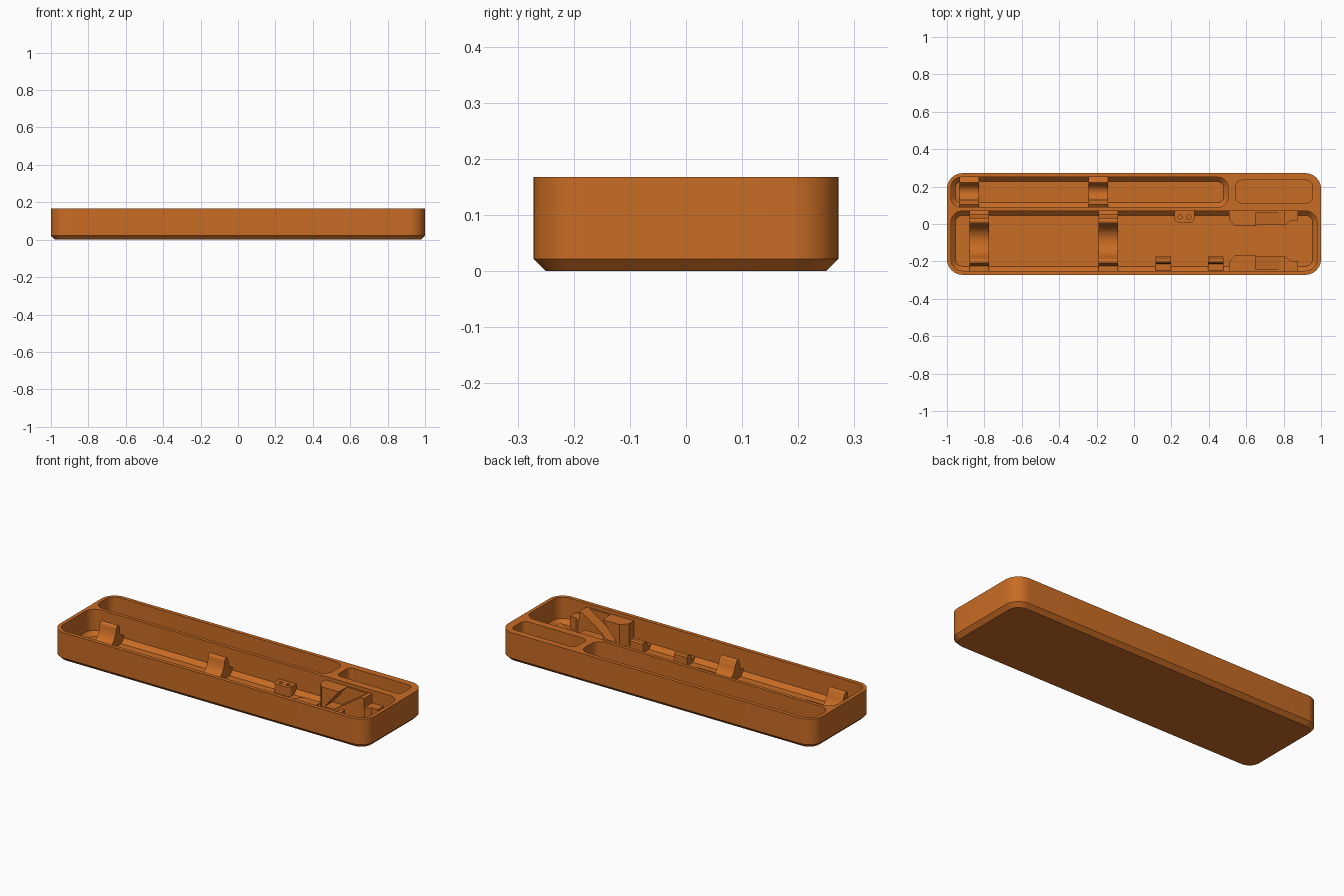
import bpy, bmesh, math

if "Cube" in bpy.data.objects:
    bpy.data.objects.remove(bpy.data.objects["Cube"])

orange = bpy.data.materials.new("orange plastic")
orange.diffuse_color = (0.58, 0.15, 0.018, 1)
orange.use_nodes = True
orange.node_tree.nodes["Principled BSDF"].inputs["Base Color"].default_value = orange.diffuse_color


def finish(name, bm, smooth=True):
    bmesh.ops.recalc_face_normals(bm, faces=bm.faces)
    me = bpy.data.meshes.new(name)
    bm.to_mesh(me)
    bm.free()
    ob = bpy.data.objects.new(name, me)
    bpy.context.collection.objects.link(ob)
    me.materials.append(orange)
    if smooth:
        shade(ob)
    return ob


def shade(ob):
    bpy.ops.object.select_all(action='DESELECT')
    bpy.context.view_layer.objects.active = ob
    ob.select_set(True)
    bpy.ops.object.shade_smooth_by_angle(angle=math.radians(30))


def ring(x0, x1, y0, y1, r, n=10):
    """Rounded rectangle outline."""
    pts = []
    for cx, cy, a in ((x1 - r, y1 - r, 0), (x0 + r, y1 - r, 90),
                      (x0 + r, y0 + r, 180), (x1 - r, y0 + r, 270)):
        for i in range(n + 1):
            t = math.radians(a + 90 * i / n)
            pts.append((cx + r * math.cos(t), cy + r * math.sin(t)))
    return pts


def loft(name, rect, r, levels):
    """Rounded box through (z, inset) levels."""
    x0, x1, y0, y1 = rect
    bm = bmesh.new()
    rows = [[bm.verts.new((x, y, z)) for x, y in
             ring(x0 + d, x1 - d, y0 + d, y1 - d, r - d)] for z, d in levels]
    for a, b in zip(rows, rows[1:]):
        for i in range(len(a)):
            j = (i + 1) % len(a)
            bm.faces.new((a[i], a[j], b[j], b[i]))
    bm.faces.new(rows[0])
    bm.faces.new(rows[-1])
    return finish(name, bm)


def prism(name, pts, lo, hi, axis):
    """Extrude a profile: axis X uses (y,z), Y uses (x,z), Z uses (x,y)."""
    place = {'X': lambda p, d: (d, p[0], p[1]),
             'Y': lambda p, d: (p[0], d, p[1]),
             'Z': lambda p, d: (p[0], p[1], d)}[axis]
    bm = bmesh.new()
    a = [bm.verts.new(place(p, lo)) for p in pts]
    b = [bm.verts.new(place(p, hi)) for p in pts]
    for i in range(len(a)):
        j = (i + 1) % len(a)
        bm.faces.new((a[i], a[j], b[j], b[i]))
    bm.faces.new(a)
    bm.faces.new(b)
    return finish(name, bm)


def cut(ob, *cutters):
    for c in cutters:
        m = ob.modifiers.new("cut", 'BOOLEAN')
        m.operation, m.solver, m.object = 'DIFFERENCE', 'EXACT', c
        bpy.context.view_layer.objects.active = ob
        bpy.ops.object.modifier_apply(modifier=m.name)
        bpy.data.objects.remove(c)
    shade(ob)


def arc(cy, cz, r, a0, a1, n=12):
    return [(cy + r * math.cos(math.radians(a0 + (a1 - a0) * i / n)),
             cz + r * math.sin(math.radians(a0 + (a1 - a0) * i / n)))
            for i in range(n + 1)]


H, FLOOR = 0.168, 0.022

# Tray with two long compartments and a small pocket
tray = loft("tray", (-1, 1, -0.272, 0.272), 0.085,
            [(0, 0.022), (0.022, 0), (H, 0)])
deep = [(FLOOR, 0.024), (FLOOR + 0.024, 0), (H + 0.05, 0)]
cut(tray,
    loft("long_cutter", (-0.979, 0.979, -0.25, 0.07), 0.062, deep),
    loft("narrow_cutter", (-0.979, 0.503, 0.09, 0.25), 0.055, deep),
    loft("pocket_cutter", (0.545, 0.953, 0.113, 0.234), 0.03,
         [(0.09, 0), (H + 0.05, 0)]))

# Wide cradles with a rounded trough and upright ends
wide = ([(-0.255, 0.012), (-0.255, 0.06), (-0.225, 0.06), (-0.215, 0.11)]
        + arc(-0.2, 0.115, 0.015, 160, 0, 6)
        + arc(-0.09, 0.12, 0.088, 190, 350, 16)
        + arc(0.016, 0.122, 0.016, 180, 20, 6)
        + [(0.036, 0.085), (0.05, 0.065), (0.075, 0.06), (0.075, 0.012)])
for i, x in enumerate((-0.88, -0.19)):
    prism(f"wide_cradle_{i + 1}", wide, x, x + 0.105, 'X')

# Narrow cradles
narrow = ([(0.085, 0.012), (0.085, 0.05), (0.105, 0.065), (0.122, 0.065)]
          + arc(0.17, 0.077, 0.044, 195, 345, 12)
          + [(0.222, 0.075), (0.235, 0.07), (0.255, 0.05), (0.255, 0.012)])
for i, x in enumerate((-0.933, -0.243)):
    prism(f"narrow_cradle_{i + 1}", narrow, x, x + 0.104, 'X')

# Small clips on the front wall
clip = [(-0.255, 0.012), (-0.255, 0.045), (-0.215, 0.045), (-0.21, 0.07),
        (-0.203, 0.077), (-0.182, 0.077), (-0.174, 0.07), (-0.174, 0.012)]
for i, x in enumerate((0.115, 0.395)):
    prism(f"clip_{i + 1}", clip, x, x + 0.083, 'X')

# Holder tab with two round holes
tab = prism("holder_tab", [(0.217, 0.08), (0.217, 0.03)]
            + arc(0.24, 0.031, 0.023, 180, 270, 6)
            + arc(0.3, 0.031, 0.023, 270, 360, 6) + [(0.323, 0.08)],
            0.012, 0.075, 'Z')
cut(tab, *[prism("hole_cutter", arc(x, 0.038, 0.012, 0, 345, 23), 0.045, 0.1, 'Z')
           for x in (0.247, 0.293)])

# Facing pair of end supports with slanted slots
MID = -0.09
outline = [(0.507, 0.078), (0.507, 0.025), (0.54, -0.012), (0.648, -0.012),
           (0.662, -0.005), (0.81, -0.005), (0.838, 0.018), (0.877, 0.018),
           (0.877, 0.078)]
for side, name in ((1, "back_support"), (-1, "front_support")):
    def flip(y):
        return y if side > 0 else 2 * MID - y
    block = prism(name, [(x, flip(y)) for x, y in outline], 0.012, 0.148, 'Z')
    slot = prism("slot_cutter", [(0.56, 0.04), (0.62, 0.04), (0.80, 0.16),
                                 (0.66, 0.16)], flip(-0.05), flip(0.06), 'Y')
    step = prism("step_cutter", [(0.805, 0.095), (0.92, 0.095), (0.92, 0.2),
                                 (0.805, 0.2)], flip(-0.05), flip(0.1), 'Y')
    cut(block, slot, step)
